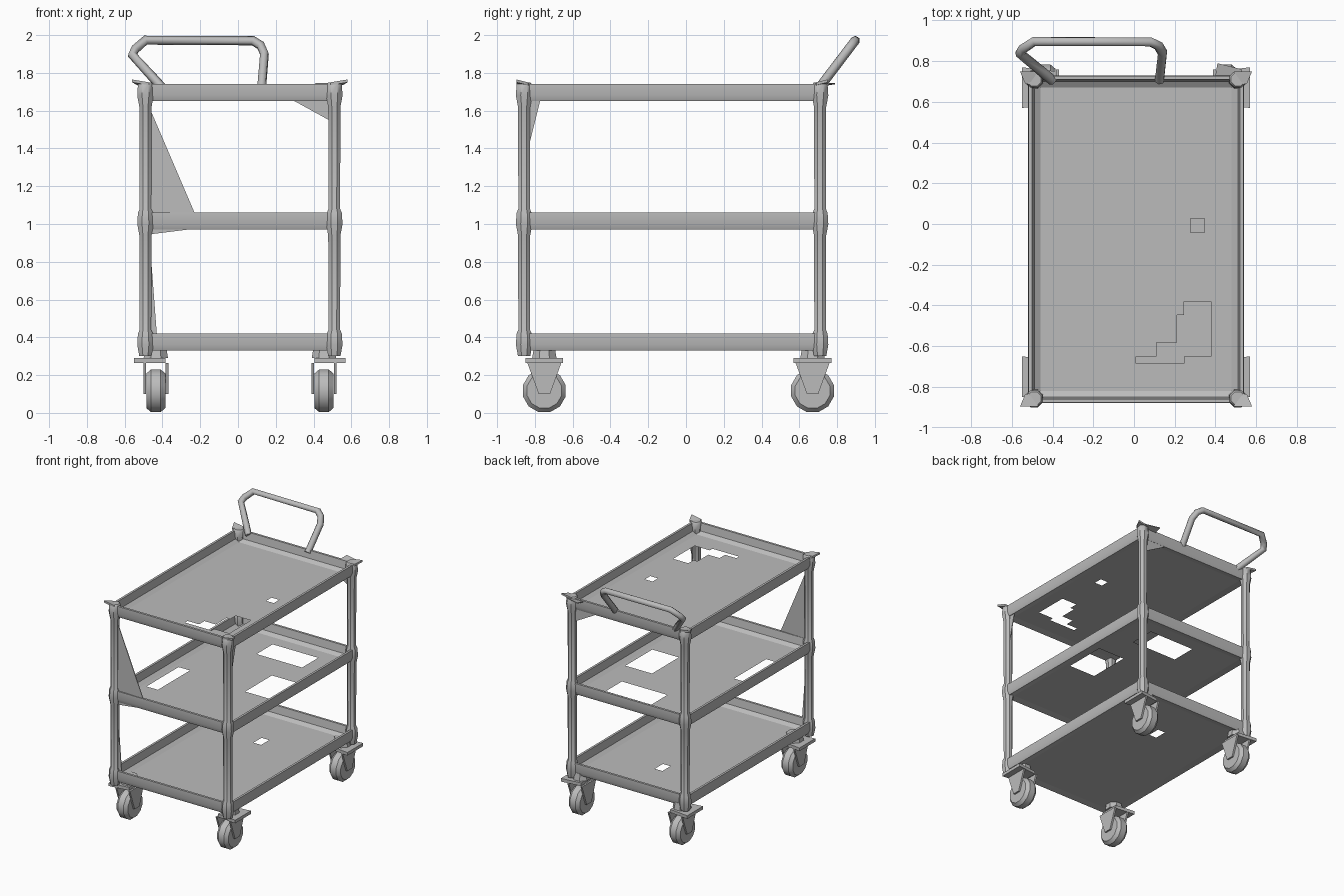
import bpy, bmesh, math
from mathutils import Vector, Matrix

cube = bpy.data.objects.get("Cube")
if cube:
    bpy.data.objects.remove(cube, do_unlink=True)

GREY = (0.5, 0.5, 0.5, 1.0)
mat = bpy.data.materials.new("plain_grey")
mat.use_nodes = True
mat.diffuse_color = GREY
mat.node_tree.nodes["Principled BSDF"].inputs["Base Color"].default_value = GREY

# Outer limits of the trays, post centres and tray heights
X0, X1, Y0, Y1 = -0.53, 0.55, -0.89, 0.74
POST_X = {"right": -0.49, "left": 0.51}
POST_Y = {"front": -0.857, "back": 0.71}
SHELF_Z = {"bottom": 0.33, "middle": 0.97, "top": 1.65}
RIM = 0.09
FLOOR = 0.01
FLOOR_INSET = 0.07


def finish(name, bm, angle=40):
    bmesh.ops.recalc_face_normals(bm, faces=bm.faces)
    me = bpy.data.meshes.new(name)
    bm.to_mesh(me)
    bm.free()
    ob = bpy.data.objects.new(name, me)
    bpy.context.collection.objects.link(ob)
    me.materials.append(mat)
    bpy.ops.object.select_all(action='DESELECT')
    ob.select_set(True)
    bpy.context.view_layer.objects.active = ob
    bpy.ops.object.shade_smooth_by_angle(angle=math.radians(angle))
    return ob


def loft(bm, rings, closed=False):
    """Skin a list of vertex rings; cap the ends unless it closes on itself."""
    n = len(rings[0])
    pairs = list(zip(rings, rings[1:]))
    if closed:
        pairs.append((rings[-1], rings[0]))
    else:
        bm.faces.new(rings[0])
        bm.faces.new(rings[-1])
    for low, high in pairs:
        for i in range(n):
            j = (i + 1) % n
            bm.faces.new((low[i], low[j], high[j], high[i]))


def prism(bm, points, offset):
    """Flat outline pushed along an offset."""
    loft(bm, [[bm.verts.new(p) for p in points],
              [bm.verts.new(Vector(p) + Vector(offset)) for p in points]])


def lathe(bm, origin, axis, profile, sides):
    """Round part: (distance along axis, radius) pairs turned about an axis."""
    turn = Vector(axis).to_track_quat('Z', 'Y')
    rings = []
    for t, r in profile:
        angles = [2 * math.pi * (i + 0.5) / sides for i in range(sides)]
        rings.append([bm.verts.new(Vector(origin) + turn @ Vector(
            (r * math.cos(a), r * math.sin(a), t))) for a in angles])
    loft(bm, rings)


def rectangle(bm, inset, z):
    return [bm.verts.new(p) for p in (
        (X0 + inset, Y0 + inset, z), (X1 - inset, Y0 + inset, z),
        (X1 - inset, Y1 - inset, z), (X0 + inset, Y1 - inset, z))]


# Openings in the tray floors: x min, x max, y min, y max
OPENINGS = {
    "top": [(0.25, 0.39, -0.64, -0.37), (0.2, 0.26, -0.67, -0.46),
            (0.12, 0.21, -0.69, -0.57), (0.0, 0.13, -0.7, -0.64), (0.28, 0.36, -0.05, 0.01)],
    "middle": [(-0.08, 0.3, 0.38, 0.58), (0.2, 0.45, -0.2, 0.14),
               (-0.43, -0.31, -0.56, -0.14)],
    "bottom": [(-0.03, 0.06, 0.24, 0.34)],
}


def make_tray(level):
    z = SHELF_Z[level]
    # Folded rim around the tray
    bm = bmesh.new()
    loft(bm, [rectangle(bm, 0.022, z), rectangle(bm, 0.01, z + 0.03),
              rectangle(bm, 0.012, z + RIM), rectangle(bm, 0.03, z + RIM),
              rectangle(bm, 0.04, z + 0.03), rectangle(bm, FLOOR_INSET, z + FLOOR)], closed=True)
    finish(level + "_tray_rim", bm)

    # Floor sheet with stepped openings
    bm = bmesh.new()
    size = (X1 - X0 - 2 * FLOOR_INSET, Y1 - Y0 - 2 * FLOOR_INSET, 1, 1)
    centre = ((X0 + X1) / 2, (Y0 + Y1) / 2, z + FLOOR)
    bmesh.ops.create_grid(bm, x_segments=28, y_segments=44, size=0.5,
                          matrix=Matrix.Translation(centre) @ Matrix.Diagonal(size))
    gone = []
    for f in bm.faces:
        c = f.calc_center_median()
        if any(a < c.x < b and e < c.y < g for a, b, e, g in OPENINGS[level]):
            gone.append(f)
    bmesh.ops.delete(bm, geom=gone, context='FACES')
    finish(level + "_tray_floor", bm)


for level in SHELF_Z:
    make_tray(level)

# Post outline: swells into a sleeve at each tray
post_profile = []
for z in SHELF_Z.values():
    post_profile += [(z - 0.03, 0.035), (z + 0.03, 0.047), (z + RIM, 0.043), (z + RIM + 0.02, 0.033)]
post_profile[-1] = (SHELF_Z["top"] + RIM + 0.01, 0.035)

for end, y in POST_Y.items():
    for side, x in POST_X.items():
        tag = end + "_" + side
        sx = 1 if x > 0 else -1
        sy = 1 if y > 0 else -1

        # Corner post
        bm = bmesh.new()
        lathe(bm, (x, y, 0), (0, 0, 1), post_profile, 8)
        finish(tag + "_post", bm)

        # Small flared tip on the top corner
        bm = bmesh.new()
        prism(bm, [(x, y - sy * 0.03, 1.73), (x + sx * 0.045, y - sy * 0.02, 1.735),
                   (x + sx * 0.07, y + sy * 0.04, 1.75), (x - sx * 0.02, y + sy * 0.04, 1.735)],
              (0, 0, 0.015))
        finish(tag + "_corner_tip", bm)

        # Caster: mounting plate, tapered fork, wheel
        cx = x - sx * 0.055
        cy = y + (0.107 if y < 0 else -0.04)
        bm = bmesh.new()
        prism(bm, [(cx - 0.05 * sx, cy - 0.08, 0.265), (cx + 0.115 * sx, cy - 0.1, 0.265),
                   (cx + 0.115 * sx, cy + 0.1, 0.265), (cx - 0.05 * sx, cy + 0.08, 0.265)],
              (0, 0, 0.025))
        lathe(bm, (cx, cy, 0), (0, 0, 1), [(0.29, 0.07), (0.345, 0.06)], 8)
        finish(tag + "_caster_plate", bm)

        bm = bmesh.new()
        for s in (-1, 1):
            prism(bm, [(cx + s * 0.052, cy - 0.09, 0.265), (cx + s * 0.052, cy + 0.09, 0.265),
                       (cx + s * 0.052, cy + 0.03, 0.1), (cx + s * 0.052, cy - 0.03, 0.1)],
                  (s * 0.014, 0, 0))
        finish(tag + "_caster_fork", bm)

        bm = bmesh.new()
        lathe(bm, (cx, cy, 0.117), (1, 0, 0),
              [(-0.05, 0.095), (-0.025, 0.117), (0.025, 0.117), (0.05, 0.095)], 12)
        finish(tag + "_caster_wheel", bm)

# Corner webs: a tall one at the front, small ones elsewhere
webs = {
    "front_web": ([(-0.47, -0.865, 1.62), (-0.23, -0.875, 1.06), (-0.49, -0.865, 1.04)], (0, 0.006, 0)),
    "front_lower_web": ([(-0.47, -0.865, 0.945), (-0.23, -0.865, 0.975), (-0.47, -0.865, 0.975)],
                        (0, 0.006, 0)),
    "front_foot_web": ([(-0.47, -0.86, 0.95), (-0.47, -0.86, 0.42), (-0.43, -0.86, 0.42)], (0, 0.006, 0)),
    "side_web": ([(0.515, -0.84, 1.38), (0.515, -0.77, 1.66), (0.515, -0.86, 1.66)], (0.006, 0, 0)),
    "back_web": ([(0.3, 0.71, 1.65), (0.5, 0.71, 1.54), (0.5, 0.71, 1.66)], (0, 0.006, 0)),
    "back_corner_web": ([(0.4, 0.73, 1.73), (0.41, 0.79, 1.74), (0.53, 0.76, 1.74), (0.53, 0.73, 1.73)],
                        (0, 0, 0.006)),
}
for name, (points, offset) in webs.items():
    bm = bmesh.new()
    prism(bm, points, offset)
    finish(name, bm)

# Push handle: bent tube leaning backwards
path = [(-0.4, 1.72), (-0.45, 1.775), (-0.56, 1.895), (-0.545, 1.925), (-0.49, 1.973),
        (0.08, 1.97), (0.12, 1.945), (0.14, 1.9), (0.125, 1.72)]
curve = bpy.data.curves.new("push_handle", 'CURVE')
curve.dimensions = '3D'
curve.bevel_depth = 0.025
curve.bevel_resolution = 1
curve.use_fill_caps = True
spline = curve.splines.new('POLY')
spline.points.add(len(path) - 1)
for p, (x, z) in zip(spline.points, path):
    p.co = (x, 0.72 + (z - 1.74) * 0.76, z, 1)
curve.materials.append(mat)
handle = bpy.data.objects.new("push_handle", curve)
bpy.context.collection.objects.link(handle)
